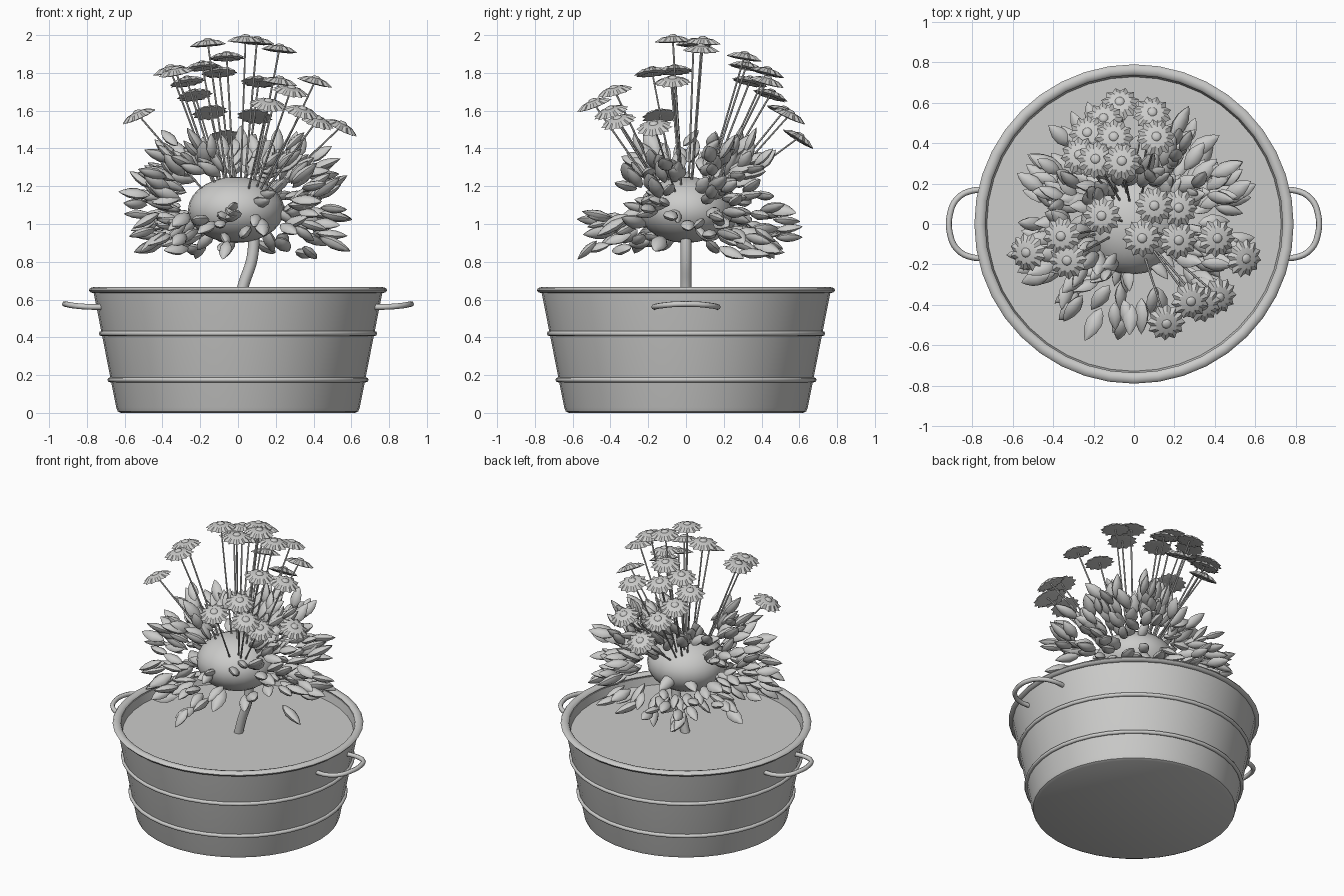
import bpy, bmesh, math, random
from mathutils import Vector, Matrix

random.seed(7)
cube = bpy.data.objects.get("Cube")
if cube:
    bpy.data.objects.remove(cube, do_unlink=True)

# One plain grey for the whole model
grey = bpy.data.materials.new("plain_grey")
grey.use_nodes = True
COLOUR = (0.6, 0.6, 0.59, 1)
grey.diffuse_color = COLOUR
grey.node_tree.nodes["Principled BSDF"].inputs["Base Color"].default_value = COLOUR


def finish(bm, name, angle=40):
    bmesh.ops.recalc_face_normals(bm, faces=bm.faces)
    mesh = bpy.data.meshes.new(name)
    bm.to_mesh(mesh)
    bm.free()
    mesh.materials.append(grey)
    obj = bpy.data.objects.new(name, mesh)
    bpy.context.collection.objects.link(obj)
    bpy.ops.object.select_all(action='DESELECT')
    obj.select_set(True)
    bpy.context.view_layer.objects.active = obj
    bpy.ops.object.shade_smooth_by_angle(angle=math.radians(angle))
    return obj


def lathe(bm, profile, sides, matrix=Matrix(), wave=None):
    """Turn a (radius, height) profile round z; zero radius makes a tip."""
    rows = []
    for r, z in profile:
        count = sides if r > 0 else 1
        row = []
        for i in range(count):
            a = 2 * math.pi * i / sides
            k = wave(i) if wave and r > 0.05 else 1
            row.append(bm.verts.new(matrix @ Vector((r * k * math.cos(a), r * k * math.sin(a), z))))
        rows.append(row)
    for a, b in zip(rows, rows[1:]):
        for i in range(sides):
            loop = [a[i % len(a)], a[(i + 1) % len(a)], b[(i + 1) % len(b)], b[i % len(b)]]
            bm.faces.new(list(dict.fromkeys(loop)))


def ring(name, radius, height, tube, squash=1):
    bm = bmesh.new()
    circle = [(radius + tube * math.cos(t * math.pi / 4),
               height + squash * tube * math.sin(t * math.pi / 4)) for t in range(9)]
    lathe(bm, circle, 40)
    bmesh.ops.remove_doubles(bm, verts=bm.verts, dist=0.0001)
    return finish(bm, name, 60)


def tube(name, points, radius):
    curve = bpy.data.curves.new(name, 'CURVE')
    curve.dimensions = '3D'
    curve.bevel_depth = radius
    curve.bevel_resolution = 2
    curve.resolution_u = 6
    curve.use_fill_caps = True
    spline = curve.splines.new('BEZIER')
    spline.bezier_points.add(len(points) - 1)
    for p, co in zip(spline.bezier_points, points):
        p.co = co
        p.handle_left_type = p.handle_right_type = 'AUTO'
    curve.materials.append(grey)
    obj = bpy.data.objects.new(name, curve)
    bpy.context.collection.objects.link(obj)


def aim(position, direction, roll=0.0):
    turn = Vector(direction).to_track_quat('Z', 'Y').to_matrix().to_4x4()
    return Matrix.Translation(position) @ turn @ Matrix.Rotation(roll, 4, 'Z')


# Tub: tapered wall with thickness, closed base
bm = bmesh.new()
lathe(bm, [(0, 0), (0.62, 0), (0.637, 0.008), (0.645, 0.03), (0.765, 0.64),
           (0.738, 0.64), (0.722, 0.55)], 40)
finish(bm, "tub_wall")
ring("tub_rim", 0.763, 0.65, 0.027, 0.6)
ring("upper_hoop", 0.724, 0.42, 0.013)
ring("lower_hoop", 0.678, 0.175, 0.013)

# Soil: a thin disc filling the tub
bm = bmesh.new()
lathe(bm, [(0, 0.585), (0.73, 0.585), (0.722, 0.56), (0, 0.56)], 40)
finish(bm, "soil")

# Handles
for name, s in (("left_handle", 1), ("right_handle", -1)):
    half = [(0.70, 0.165, 0.56), (0.80, 0.165, 0.562), (0.87, 0.13, 0.568), (0.908, 0.06, 0.575)]
    path = half + [(x, -y, z) for x, y, z in reversed(half)]
    tube(name, [(s * x, y, z) for x, y, z in path], 0.015)

# Trunk and round core of the bush
tube("trunk", [(0.0, 0, 0.56), (0.03, 0, 0.68), (0.075, 0, 0.82), (0.085, 0, 1.0)], 0.03)
bm = bmesh.new()
bmesh.ops.create_uvsphere(bm, u_segments=24, v_segments=14, radius=1,
                          matrix=Matrix.Translation((-0.01, 0, 1.075)) @ Matrix.Diagonal((0.255, 0.25, 0.175, 1)))
finish(bm, "bush_core", 60)

# Leaves: plump pointed blades radiating from the core
LEAF = [(0, -0.5), (0.3, -0.33), (0.48, -0.08), (0.4, 0.17), (0.2, 0.37), (0, 0.5)]
leaves = bmesh.new()


def add_leaf(az, el, reach, size):
    out = Vector((math.cos(az) * math.cos(el), math.sin(az) * math.cos(el), math.sin(el)))
    place = Vector((0, 0, 1.07)) + Vector((out.x * reach, out.y * reach, out.z * reach * 0.9))
    lean = out + Vector([random.uniform(-0.4, 0.4) for _ in range(3)])
    shape = Matrix.Diagonal((0.086 * size, 0.056 * size, 0.175 * size, 1))
    lathe(leaves, LEAF, 8, aim(place, lean, random.uniform(-0.8, 0.8)) @ shape)


def scatter(count, az_range, el_range, reach=(0.37, 0.58)):
    for _ in range(count):
        add_leaf(math.radians(random.uniform(*az_range)), math.radians(random.uniform(*el_range)),
                 random.uniform(*reach), random.uniform(0.8, 1.1))


scatter(46, (0, 360), (-30, -8))                    # low skirt all round
scatter(18, (205, 290), (-26, -2))                  # low front
scatter(16, (95, 150), (-22, 0))                    # low back
scatter(46, (15, 68), (-8, 55))                     # big back spray
scatter(42, (145, 208), (-5, 52))                   # big side spray
scatter(24, (-42, -5), (-5, 45))                    # smaller front spray
scatter(18, (60, 105), (28, 58), (0.36, 0.5))       # crown
scatter(8, (105, 150), (45, 60), (0.36, 0.48))
scatter(14, (205, 245), (32, 55), (0.36, 0.5))
scatter(12, (0, 360), (-20, 40), (0.24, 0.28))      # buds on the core
finish(leaves, "leaves", 50)

# Flowers: thin stalks with pointed daisy heads, listed by head position
HEADS = [(-0.07, 0.60, 1.46), (0.09, 0.55, 1.58), (-0.15, 0.52, 1.60), (-0.23, 0.45, 1.69),
         (0.11, 0.43, 1.76), (-0.10, 0.43, 1.81), (-0.27, 0.34, 1.76), (-0.19, 0.32, 1.84),
         (-0.06, 0.31, 1.89), (-0.16, 0.04, 1.96), (0.10, 0.09, 1.97), (0.22, 0.08, 1.93),
         (0.04, -0.07, 1.98), (0.22, -0.08, 1.76), (0.41, -0.07, 1.76), (0.55, -0.17, 1.52),
         (-0.36, -0.06, 1.82), (-0.33, -0.18, 1.81), (-0.53, -0.14, 1.58), (0.28, -0.38, 1.71),
         (0.16, -0.49, 1.64), (0.42, -0.36, 1.55), (0.34, -0.40, 1.60)]
PETALS = [(0, -0.012), (0.055, -0.02), (0.09, -0.014), (0.056, 0.008), (0.028, 0.014), (0, 0.014)]
CENTRE = [(0, 0.008), (0.026, 0.01), (0.022, 0.019), (0.012, 0.024), (0, 0.025)]
stalks, heads, centres = bmesh.new(), bmesh.new(), bmesh.new()
for head in HEADS:
    top = Vector(head)
    base = Vector((top.x * 0.3, top.y * 0.3, 1.15))
    along = top - base
    lathe(stalks, [(0, 0), (0.006, 0), (0.005, along.length - 0.01), (0, along.length)], 6, aim(base, along))
    facing = along.normalized() + Vector((0, 0, 0.7))
    frame = aim(top, facing, random.uniform(0, 1))
    lathe(heads, PETALS, 24, frame, lambda i: 1.08 if i % 2 else 0.88)
    lathe(centres, CENTRE, 10, frame)
finish(stalks, "flower_stalks")
finish(heads, "flower_petals", 25)
finish(centres, "flower_centres", 60)
